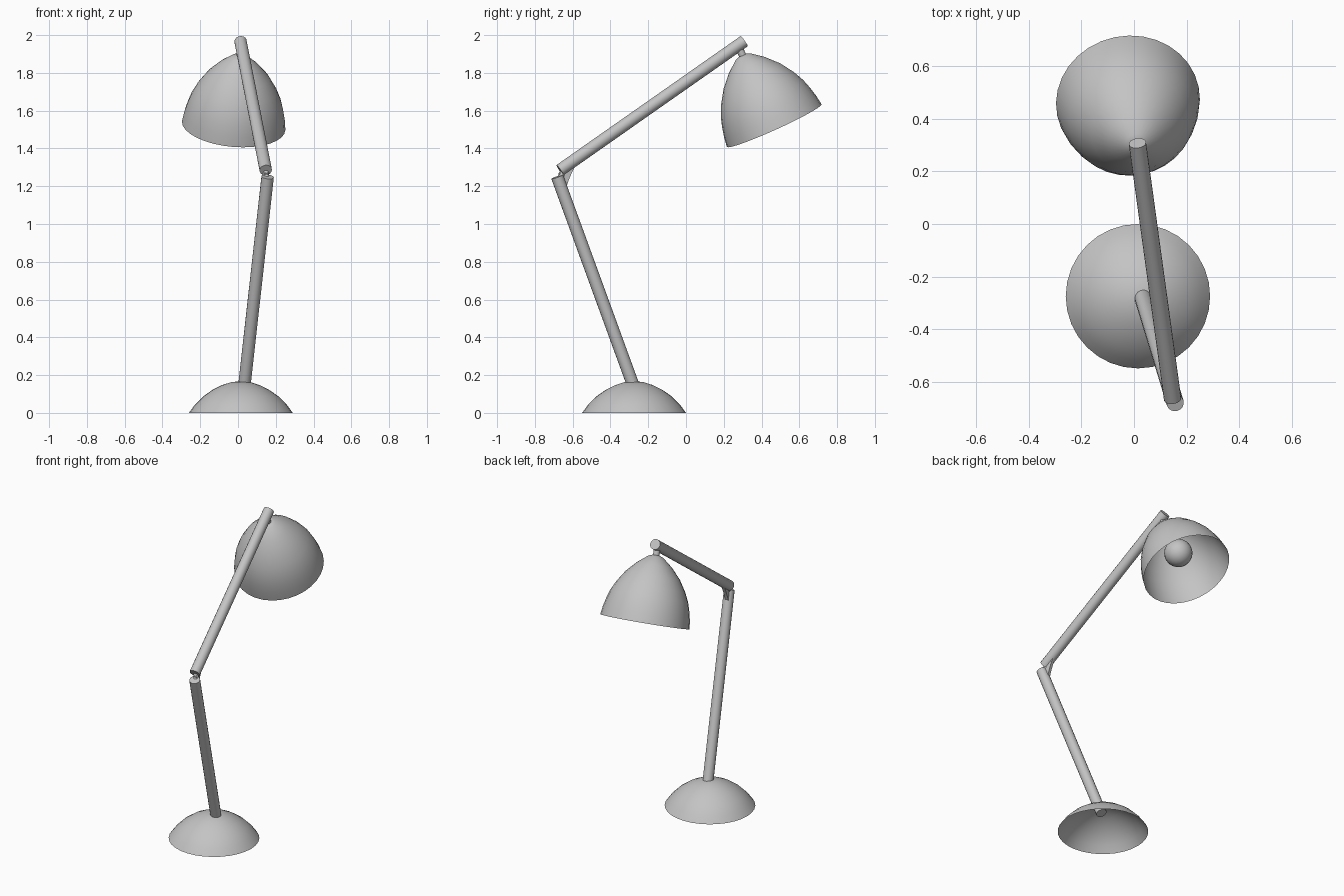
import bpy, bmesh, math
from mathutils import Vector

cube = bpy.data.objects.get("Cube")
if cube:
    bpy.data.objects.remove(cube)

grey = bpy.data.materials.new("painted_grey")
grey.use_nodes = True
grey.diffuse_color = (0.55, 0.55, 0.55, 1)
grey.node_tree.nodes["Principled BSDF"].inputs["Base Color"].default_value = (0.55, 0.55, 0.55, 1)


def add_object(name, bm, smooth=True):
    bmesh.ops.recalc_face_normals(bm, faces=bm.faces)
    mesh = bpy.data.meshes.new(name)
    bm.to_mesh(mesh)
    bm.free()
    obj = bpy.data.objects.new(name, mesh)
    bpy.context.collection.objects.link(obj)
    mesh.materials.append(grey)
    if smooth:
        bpy.ops.object.select_all(action="DESELECT")
        obj.select_set(True)
        bpy.context.view_layer.objects.active = obj
        bpy.ops.object.shade_smooth_by_angle(angle=math.radians(40))
    return obj


def aim(obj, origin, direction):
    obj.rotation_mode = "QUATERNION"
    obj.rotation_quaternion = direction.to_track_quat("Z", "Y")
    obj.location = origin


def rod(name, start, end, radius, sides=16):
    bm = bmesh.new()
    bmesh.ops.create_cone(bm, cap_ends=True, segments=sides, radius1=radius,
                          radius2=radius, depth=(end - start).length)
    aim(add_object(name, bm), (start + end) / 2, end - start)


def dome(name, profile, origin, axis):
    """Open shell turned from (radius, height) points, rim first."""
    bm = bmesh.new()
    verts = [bm.verts.new((r, 0, z)) for r, z in profile]
    edges = [bm.edges.new(pair) for pair in zip(verts, verts[1:])]
    bmesh.ops.spin(bm, geom=verts + edges, axis=(0, 0, 1), cent=(0, 0, 0),
                   angle=math.tau, steps=32)
    bmesh.ops.remove_doubles(bm, verts=bm.verts, dist=0.0005)
    aim(add_object(name, bm), origin, axis)


# Base, an open shallow dome
dome("base", [(0.275, 0), (0.243, 0.044), (0.2, 0.087), (0.15, 0.122),
              (0.1, 0.147), (0.05, 0.163), (0, 0.168)],
     Vector((0.015, -0.275, 0)), Vector((0, 0, 1)))

# Two arms
low_start, low_end = Vector((0.031, -0.27, 0.12)), Vector((0.157, -0.682, 1.25))
up_start, up_end = Vector((0.147, -0.667, 1.285)), Vector((0.013, 0.308, 1.968))
rod("lower_arm", low_start, low_end, 0.033)
rod("upper_arm", up_start, up_end, 0.033)

# Elbow pin and curved bracket between the arms
elbow = (low_end + up_start) / 2
down = (low_start - low_end).normalized()
out = (up_end - up_start).normalized()
side = down.cross(out).normalized()
rod("elbow_pin", low_end + down * 0.03, up_start + out * 0.03, 0.016, 12)
bm = bmesh.new()
a, b, c = elbow + down * 0.1, elbow + (down + out) * 0.045, elbow + out * 0.13
outline = [elbow] + [a * (1 - t) ** 2 + b * 2 * t * (1 - t) + c * t * t
                     for t in (i / 6 for i in range(7))]
face = bm.faces.new([bm.verts.new(p - side * 0.01) for p in outline])
grown = bmesh.ops.extrude_face_region(bm, geom=[face], use_keep_orig=True)
bmesh.ops.translate(bm, vec=side * 0.02,
                    verts=[g for g in grown["geom"] if isinstance(g, bmesh.types.BMVert)])
add_object("elbow_bracket", bm, smooth=False)

# Tilted shade, its neck and the bulb
rim = Vector((-0.023, 0.467, 1.521))
axis = Vector((0.084, -0.41, 0.908)).normalized()
dome("shade", [(0.275, 0), (0.267, 0.055), (0.255, 0.106), (0.239, 0.158),
               (0.211, 0.217), (0.165, 0.288), (0.105, 0.352),
               (0.045, 0.4), (0, 0.417)], rim, axis)
rod("shade_neck", rim + axis * 0.2, rim + axis * 0.47, 0.02, 12)
bm = bmesh.new()
bmesh.ops.create_uvsphere(bm, u_segments=24, v_segments=12, radius=0.086)
aim(add_object("bulb", bm), rim + axis * 0.15, axis)
